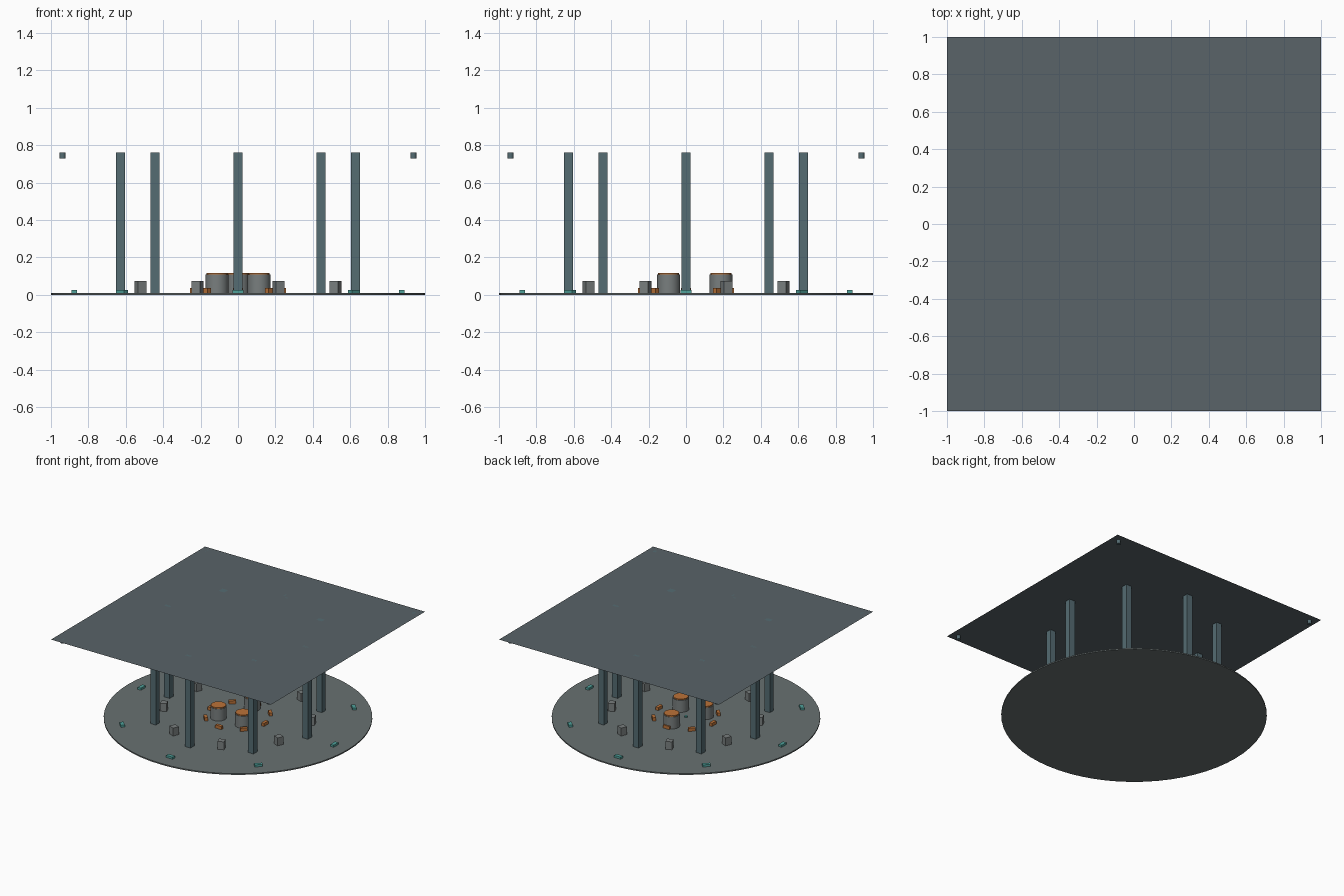
import bpy
from math import cos, sin, pi, radians

if "Cube" in bpy.data.objects:
    bpy.data.objects.remove(bpy.data.objects["Cube"])


def mat(name, rgb):
    m = bpy.data.materials.new(name)
    m.diffuse_color = (*rgb, 1)
    m.use_nodes = True
    m.node_tree.nodes["Principled BSDF"].inputs["Base Color"].default_value = m.diffuse_color
    return m


FLOOR = mat("floor_grey", (0.14, 0.165, 0.165))
SLATE = mat("slate", (0.10, 0.125, 0.14))
PILLAR = mat("pillar_blue", (0.09, 0.15, 0.17))
TEAL = mat("teal", (0.08, 0.36, 0.33))
ORANGE = mat("orange", (0.50, 0.17, 0.04))
GREY = mat("prop_grey", (0.19, 0.21, 0.21))


def finish(name, material):
    o = bpy.context.object
    o.name = name
    o.data.materials.append(material)
    return o


def box(name, x, y, z0, z1, sx, sy, material, rot=0.0):
    bpy.ops.mesh.primitive_cube_add(size=1, location=(x, y, (z0 + z1) / 2), rotation=(0, 0, rot))
    bpy.context.object.scale = (sx, sy, z1 - z0)
    return finish(name, material)


def cyl(name, x, y, z0, z1, r, material, sides=32):
    bpy.ops.mesh.primitive_cylinder_add(vertices=sides, radius=r, depth=z1 - z0,
                                        location=(x, y, (z0 + z1) / 2))
    bpy.ops.object.shade_smooth_by_angle(angle=radians(35))
    return finish(name, material)


def ring(name, radius, start, z0, z1, radial, tangential, material, turn=True):
    # eight boxes spaced evenly on a circle
    for i in range(8):
        a = start + i * pi / 4
        box(f"{name}_{i + 1}", radius * cos(a), radius * sin(a), z0, z1,
            radial, tangential, material, a if turn else 0)


F = 0.01   # floor top
H = 0.76   # ceiling height

# round floor and square ceiling sheet
cyl("floor", 0, 0, 0, F, 1.0, FLOOR, 64)
bpy.ops.mesh.primitive_plane_add(size=2, location=(0, 0, H))
finish("ceiling", SLATE)

# pillars, crates and floor markers
ring("pillar", 0.628, 0, F, H, 0.05, 0.05, PILLAR, turn=False)
ring("crate", 0.564, pi / 8, F, 0.075, 0.05, 0.05, GREY)
ring("floor_light", 0.876, 0, F, 0.027, 0.03, 0.06, TEAL)
ring("low_barrier", 0.244, 0, F, 0.036, 0.025, 0.055, ORANGE)

# three drums with coloured lids
for i, (x, y) in enumerate([(-0.112, -0.093), (0.112, -0.093), (0, 0.187)]):
    cyl(f"drum_{i + 1}", x, y, F, 0.108, 0.061, GREY)
    cyl(f"drum_lid_{i + 1}", x, y, 0.108, 0.117, 0.056, ORANGE)

# centre marker
cyl("centre_marker", 0, 0, F, 0.02, 0.012, TEAL, 16)

# ceiling corner fittings
for sx in (-1, 1):
    for sy in (-1, 1):
        cyl("corner_fitting", sx * 0.938, sy * 0.938, 0.728, H, 0.016, PILLAR, 12)
